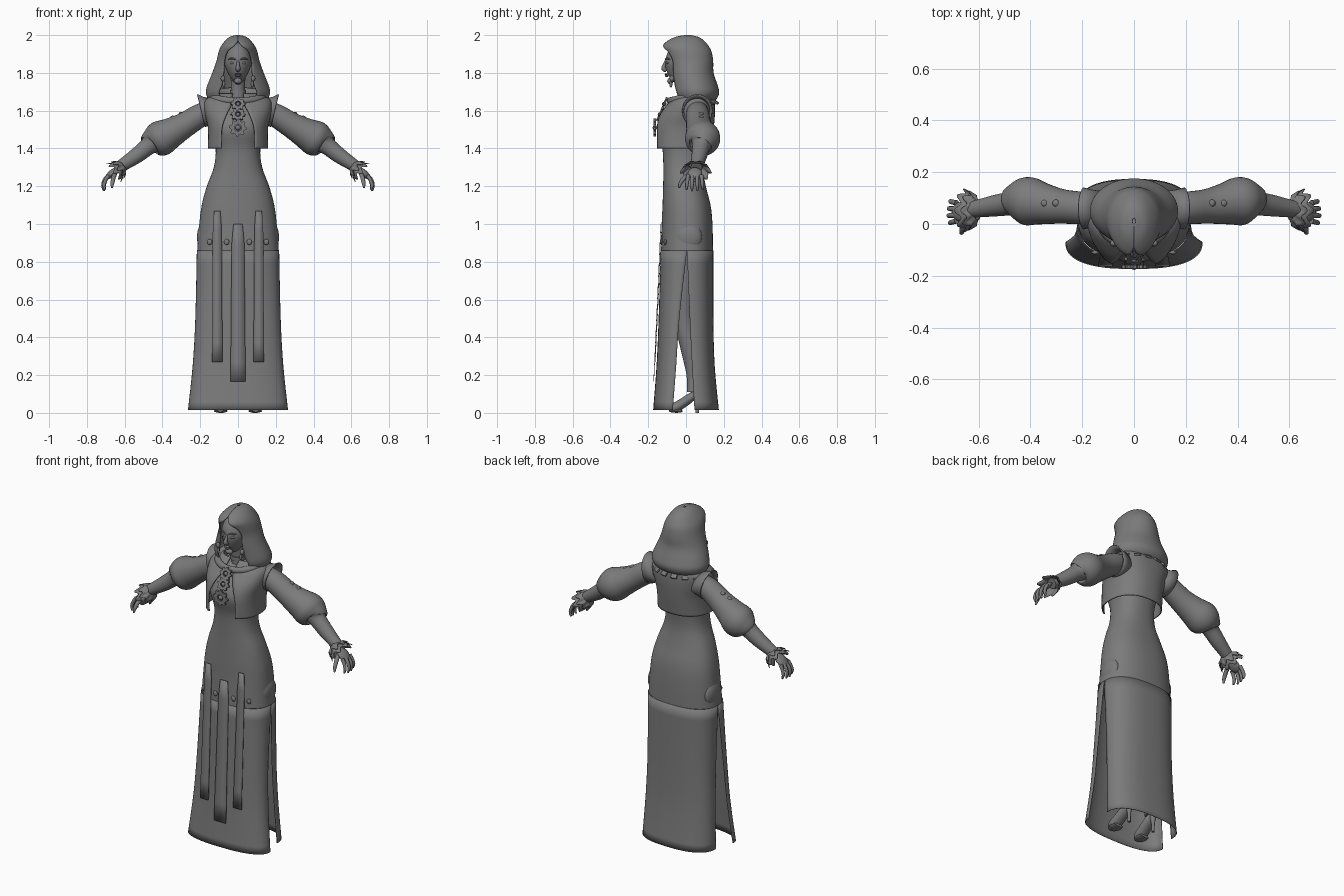
import bpy, math
from mathutils import Vector, Matrix

cube = bpy.data.objects.get("Cube")
if cube:
    bpy.data.objects.remove(cube)

grey = bpy.data.materials.new("plain_grey")
grey.use_nodes = True
colour = (0.2, 0.2, 0.2, 1)
grey.diffuse_color = colour
grey.node_tree.nodes["Principled BSDF"].inputs["Base Color"].default_value = colour
PI = math.pi


def finish(ob, mirror=False, thick=0.0, angle=40):
    """Material, shading, thickness and left/right copy."""
    ob.data.materials.append(grey)
    bpy.ops.object.select_all(action='DESELECT')
    ob.select_set(True)
    bpy.context.view_layer.objects.active = ob
    bpy.ops.object.shade_smooth_by_angle(angle=math.radians(angle))
    if thick:
        m = ob.modifiers.new("thickness", 'SOLIDIFY')
        m.thickness, m.offset = thick, 0
    if mirror:
        m = ob.modifiers.new("mirror", 'MIRROR')
        m.use_clip = m.use_mirror_merge = False
    return ob


def loft(name, rows, closed=True, cap=False, **kw):
    """Skin a list of equal point rows."""
    n = len(rows[0])
    verts = [tuple(p) for r in rows for p in r]
    faces = []
    for i in range(len(rows) - 1):
        for j in range(n if closed else n - 1):
            k = (j + 1) % n
            faces.append((i * n + j, i * n + k, (i + 1) * n + k, (i + 1) * n + j))
    if cap:
        faces += [tuple(range(n))[::-1], tuple(range((len(rows) - 1) * n, len(rows) * n))]
    me = bpy.data.meshes.new(name)
    me.from_pydata(verts, [], faces)
    me.update()
    ob = bpy.data.objects.new(name, me)
    bpy.context.collection.objects.link(ob)
    return finish(ob, **kw)


def spline(rows, steps=4):
    """Smooth interpolation through tuples of numbers."""
    out = []
    for i in range(len(rows) - 1):
        a, b, c, d = rows[max(i - 1, 0)], rows[i], rows[i + 1], rows[min(i + 2, len(rows) - 1)]
        for s in range(steps):
            t = s / steps
            out.append([q + t / 2 * ((r - p) + t * ((2*p - 5*q + 4*r - w) + t * (3*(q - r) + w - p)))
                        for p, q, r, w in zip(a, b, c, d)])
    return out + [list(rows[-1])]


def section(z, rx, yf, yb, a0, a1, n, p=1.0, cy=None, loop=False):
    """Horizontal rounded section; angle runs from the front around."""
    cy = (yf + yb) / 2 if cy is None else cy
    pts = []
    for i in range(n):
        t = a0 + (a1 - a0) * i / (n if loop else n - 1)
        s, c = [math.copysign(abs(v) ** p, v) for v in (math.sin(t), math.cos(t))]
        pts.append((rx * s, cy - c * (cy - yf if c > 0 else yb - cy), z))
    return pts


def wrap(name, rows, n=49, p=1.0, **kw):
    """Garment open at the front; rows are z, half width, front, back, half gap."""
    out = []
    for z, rx, yf, yb, gap in spline(rows):
        a = math.asin(min(max(gap, 0) / rx, 1) ** (1 / p))
        out.append(section(z, rx, yf, yb, a, 2 * PI - a, n, p))
    return loft(name, out, closed=False, **kw)


def tube(name, path, ref=(0, 1, 0), n=20, flat=1.0, steps=4, cap=True, **kw):
    """Tube through x, y, z, radius points."""
    pts, rows = spline(path, steps), []
    for i, p in enumerate(pts):
        d = (Vector(pts[min(i + 1, len(pts) - 1)][:3]) - Vector(pts[max(i - 1, 0)][:3])).normalized()
        u = (Vector(ref) - d * d.dot(Vector(ref))).normalized()
        v = d.cross(u)
        rows.append([Vector(p[:3]) + p[3] * (u * math.cos(2*PI*j/n) + v * flat * math.sin(2*PI*j/n))
                     for j in range(n)])
    return loft(name, rows, cap=cap, **kw)


def ball(name, loc, size, rot=(0, 0, 0), seg=24, **kw):
    bpy.ops.mesh.primitive_uv_sphere_add(segments=seg, ring_count=seg // 2, radius=1)
    ob = bpy.context.object
    ob.name = name
    m = Matrix.Translation(loc) @ Matrix.LocRotScale(None, Matrix.Rotation(rot[1], 3, 'Y') @ Matrix.Rotation(rot[0], 3, 'X'), size)
    ob.data.transform(m)
    return finish(ob, **kw)


# Dress body from hips to collarbone
body = [(0.86, .216, -.132, .143), (1.0, .205, -.126, .14), (1.1, .192, -.124, .13), (1.2, .165, -.121, .105),
        (1.3, .128, -.12, .088), (1.4, .118, -.125, .095), (1.5, .138, -.148, .115),
        (1.58, .145, -.115, .125), (1.64, .12, -.06, .12), (1.68, .05, -.01, .09)]
loft("dress_body", [section(*r, 0, 2 * PI, 64, .85, loop=True) for r in spline(body)], cap=True)

# Skirt panels with open side slits: z, half width, face y, slit edge y
front = [(.86, .216, -.132, .005), (.5, .224, -.143, -.035), (.25, .238, -.154, -.052), (.015, .263, -.172, -.07)]
back = [(.86, .216, .143, .005), (.5, .212, .143, .02), (.25, .218, .15, .032), (.015, .228, .172, .045)]
loft("skirt_front", [section(z, w, y, y, -PI/2, PI/2, 40, .8, e) for z, w, y, e in spline(front)],
     closed=False, thick=.004)
loft("skirt_back", [section(z, w, y, y, PI/2, 3*PI/2, 40, .8, e) for z, w, y, e in spline(back)],
     closed=False, thick=.004)
ball("hip_puff", (.185, .015, .93), (.032, .07, .075), mirror=True)
for x in (.06, .15):
    ball("hip_bead", (x, -.133 + x * x, .905), (.014, .008, .016), seg=12, mirror=True)


# Hanging ribbons on the skirt front
def ribbon(name, x, top, bottom, w, y0, y1, **kw):
    rows = []
    for i in range(9):
        t = i / 8
        h = w * (.82 + .18 * t) if i else w * .6
        z, y = top + (bottom - top) * t, y0 + (y1 - y0) * t
        rows.append([(x - h, y, z), (x + h, y, z)])
    return loft(name, rows, closed=False, thick=.003, **kw)


ribbon("centre_ribbon", 0, 1.0, .165, .04, -.133, -.171)
ribbon("side_ribbon", .11, 1.07, .27, .028, -.124, -.163, mirror=True)

# Legs and heeled shoes
tube("leg", [(.1, 0, .92, .085), (.09, -.005, .7, .07), (.085, -.01, .5, .052), (.085, .02, .34, .048),
             (.085, .035, .2, .032), (.085, .035, .11, .03)], mirror=True)
tube("shoe", [(.085, .06, .11, .018), (.086, .03, .085, .032), (.09, -.02, .05, .036), (.092, -.06, .026, .036),
              (.094, -.09, .016, .016)], ref=(1, 0, 0), flat=.72, mirror=True)
tube("shoe_heel", [(.085, .06, .1, .02), (.085, .06, .05, .01), (.085, .06, 0, .009)], mirror=True)
tube("shoe_sole", [(.092, -.02, .012, .03), (.092, -.05, .01, .036), (.094, -.08, .01, .025)],
     ref=(1, 0, 0), flat=.27, mirror=True)

# Short open jacket
wrap("jacket", [(1.4, .157, -.166, .13, .085), (1.46, .155, -.17, .138, .088), (1.52, .158, -.166, .145, .082),
                (1.58, .172, -.14, .15, .06), (1.63, .178, -.1, .15, .035), (1.66, .165, -.07, .145, .03),
                (1.69, .11, -.03, .13, .03)], p=.85, thick=.006)
loft("cap_sleeve", [[(x + .02 * math.sin(a), .06 + ry * math.cos(a), 1.6 + rz * math.sin(a))
                     for a in [2 * PI * i / 32 for i in range(32)]]
                    for x, ry, rz in ((.13, .065, .065), (.165, .07, .07), (.195, .078, .085))],
     mirror=True, thick=.006)

# Toothed collar tabs
for i in range(16):
    t = 2 * PI * (i + .5) / 16
    s, c = math.sin(t), math.cos(t)
    if c > .85:
        continue
    bpy.ops.mesh.primitive_cube_add(size=1)
    tab = bpy.context.object
    tab.name = "collar_tab"
    pos = (.158 * s, .03 - .125 * c, 1.652 - .02 * max(c, 0))
    tab.data.transform(Matrix.Translation(pos) @ Matrix.Rotation(t, 4, 'Z')
                       @ Matrix.Rotation(.75, 4, 'X') @ Matrix.Diagonal((.034, .045, .01, 1)))
    finish(tab)


# Gear brooches
def gear(name, loc, r, tilt, teeth=8):
    def ring(k, y, tooth):
        n = teeth * 4
        return [Vector((math.sin(2*PI*i/n), 0, math.cos(2*PI*i/n))) * (k * (1.28 if tooth and i % 4 < 2 else 1))
                + Vector((0, y, 0)) for i in range(n)]
    rows = [ring(r*.5, -.006, 0), ring(r, -.006, 1), ring(r, .006, 1), ring(r*.5, .006, 0), ring(r*.5, -.006, 0)]
    m = Matrix.Translation(loc) @ Matrix.Rotation(tilt, 4, 'X')
    loft(name, [[m @ p for p in row] for row in rows], angle=30)
    ball(name + "_stone", loc, (r * .38, .012, r * .38), seg=12)


gear("lower_gear", (0, -.165, 1.51), .037, 0)
gear("middle_gear", (0, -.138, 1.58), .03, -.45)
gear("upper_gear", (0, -.115, 1.635), .03, -.4)

# Sleeves, cuffs and hands
tube("sleeve", [(.13, .06, 1.6, .055), (.2, .062, 1.575, .062), (.28, .068, 1.525, .067), (.35, .078, 1.485, .08),
                (.4, .087, 1.458, .093), (.435, .088, 1.44, .088), (.462, .085, 1.425, .068), (.475, .08, 1.412, .048),
                (.54, .07, 1.36, .041), (.63, .055, 1.3, .031)], n=32, mirror=True)
for x, z in ((.3, 1.582), (.345, 1.562)):
    ball("sleeve_button", (x, .08, z), (.015, .015, .012), seg=12, mirror=True)
axis, side = Vector((.8, 0, -.6)), Vector((.6, 0, .8))
for reach, flare in ((.055, .078), (.03, .07)):
    rows = []
    for k in range(4):
        t = k / 3
        rows.append([Vector((.605, .052, 1.31)) + axis * (reach * t + .012 * t * math.cos(a * 8))
                     + (side * .72 * math.sin(a) + Vector((0, math.cos(a), 0)))
                     * (.034 + (flare - .034) * t ** 1.3 + .006 * t * math.cos(a * 8))
                     for a in [2 * PI * i / 64 for i in range(64)]])
    loft("frilled_cuff", rows, mirror=True, thick=.003)
ball("palm", (.668, .047, 1.268), (.044, .038, .018), rot=(0, .72, 0), mirror=True)
for i in range(4):
    y = .012 + .023 * i
    d = .006 * abs(i - 1.4)
    tube("finger", [(.685, y, 1.257, .011), (.708 - d, y * 1.1 - .005, 1.236, .01), (.718 - d, y * 1.2 - .01, 1.205, .009),
                    (.712 - d, y * 1.25 - .012, 1.172 + d, .005)], n=10, mirror=True)
tube("thumb", [(.65, .025, 1.27, .012), (.66, -.01, 1.243, .012), (.665, -.03, 1.215, .01), (.668, -.037, 1.192, .005)],
     n=10, mirror=True)

# Hood with soft roll at the back
wrap("hood", [(1.645, .11, -.03, .12, .06), (1.66, .15, -.055, .155, .09), (1.695, .166, -.07, .172, .1),
              (1.735, .158, -.075, .163, .085), (1.8, .132, -.085, .142, .075), (1.86, .111, -.095, .14, .072),
              (1.91, .099, -.112, .132, .056), (1.942, .085, -.122, .115, .022), (1.97, .063, -.09, .09, 0),
              (1.988, .04, -.05, .06, 0), (1.997, .006, .0, .02, 0)], thick=.008, angle=60)
cowl = []
for i in range(49):
    t = 2 * PI * i / 48
    s, c = math.sin(t), math.cos(t)
    r = .017 + .012 * (1 - c) / 2
    cen = Vector((.13 * s, .03 - .115 * c, 1.672 - .02 * c))
    out = Vector((s, -c, 0))
    cowl.append([cen + out * r * math.cos(2*PI*j/14) + Vector((0, 0, r * 1.1 * math.sin(2*PI*j/14))) for j in range(14)])
loft("hood_cowl", cowl)

# Head with shaped jaw, neck and face details
head = ball("head", (0, 0, 0), (.073, .09, .112), seg=40)
for v in head.data.vertices:
    low = max(0, -v.co.z / .112)
    v.co.x *= 1 - .38 * low
    v.co.y = v.co.y * (1 - .2 * low) - .012 * low
    v.co += Vector((0, -.02, 1.85))
tube("neck", [(0, .015, 1.6, .055), (0, .005, 1.66, .04), (0, 0, 1.72, .037), (0, -.005, 1.79, .04)])
tube("choker", [(0, .002, 1.685, .043), (0, .001, 1.71, .043)])
tube("nose", [(0, -.106, 1.865, .006), (0, -.115, 1.84, .009), (0, -.118, 1.822, .013), (0, -.103, 1.812, .009)],
     ref=(1, 0, 0), n=12)
ball("upper_lip", (0, -.104, 1.793), (.02, .009, .005), seg=16)
ball("lower_lip", (0, -.102, 1.784), (.017, .01, .006), seg=16)
ball("chin", (0, -.083, 1.757), (.022, .017, .016), seg=16)
ball("eye", (.029, -.096, 1.852), (.014, .01, .007), seg=16, mirror=True)
tube("brow", [(.012, -.109, 1.87, .003), (.03, -.103, 1.877, .005), (.05, -.086, 1.872, .003)], n=8, mirror=True)
ball("earring", (.08, -.075, 1.77), (.012, .012, .016), seg=12, mirror=True)
ball("earring_drop", (.075, -.08, 1.74), (.008, .008, .018), seg=12, mirror=True)
